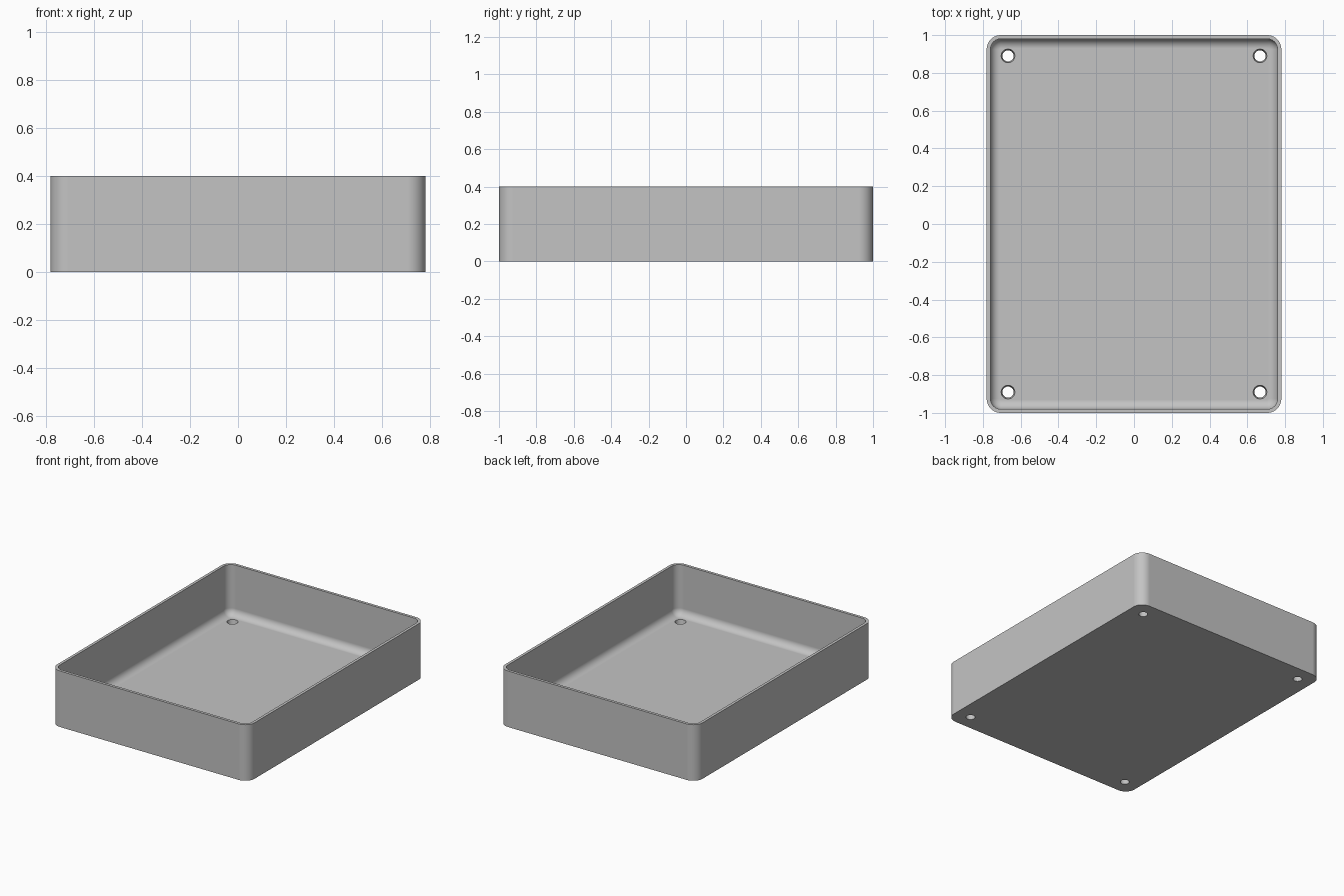
import bpy
import bmesh
from math import sin, cos, pi

cube = bpy.data.objects.get("Cube")
if cube:
    bpy.data.objects.remove(cube, do_unlink=True)

HALF_X, HALF_Y, HEIGHT = 0.78, 1.0, 0.4
WALL, FLOOR = 0.02, 0.04
CORNER, FILLET = 0.075, 0.05
SEGMENTS = 10

grey = bpy.data.materials.new("plain_grey")
grey.use_nodes = True
colour = (0.55, 0.55, 0.55, 1)
grey.diffuse_color = colour
grey.node_tree.nodes["Principled BSDF"].inputs["Base Color"].default_value = colour


def rounded_ring(bm, inset, z):
    """Rounded rectangle of vertices, inset from the outer outline."""
    radius = CORNER - inset
    verts = []
    for quarter, (sx, sy) in enumerate(((1, 1), (-1, 1), (-1, -1), (1, -1))):
        for i in range(SEGMENTS + 1):
            a = (quarter + i / SEGMENTS) * pi / 2
            verts.append(bm.verts.new((sx * (HALF_X - CORNER) + radius * cos(a),
                                       sy * (HALF_Y - CORNER) + radius * sin(a), z)))
    return verts


# Tray: wall section from the underside, over the rim, down to the floor fillet
profile = [(0, 0), (0, HEIGHT), (WALL, HEIGHT)]
for i in range(SEGMENTS + 1):
    a = i / SEGMENTS * pi / 2
    profile.append((WALL + FILLET * (1 - cos(a)), FLOOR + FILLET * (1 - sin(a))))

bm = bmesh.new()
rings = [rounded_ring(bm, inset, z) for inset, z in profile]
for low, high in zip(rings, rings[1:]):
    for i in range(len(low)):
        j = (i + 1) % len(low)
        bm.faces.new((low[i], low[j], high[j], high[i]))
bm.faces.new(rings[0][::-1])
bm.faces.new(rings[-1])
bmesh.ops.recalc_face_normals(bm, faces=bm.faces)
mesh = bpy.data.meshes.new("tray")
bm.to_mesh(mesh)
bm.free()
mesh.materials.append(grey)
tray = bpy.data.objects.new("tray", mesh)
bpy.context.collection.objects.link(tray)

# Four tapered screw holes through the floor
cutters = []
for sx in (-1, 1):
    for sy in (-1, 1):
        bpy.ops.mesh.primitive_cone_add(vertices=32, radius1=0.028, radius2=0.038,
                                        depth=FLOOR + 0.02,
                                        location=(sx * 0.667, sy * 0.89, FLOOR / 2))
        cutter = bpy.context.object
        cutter.name = "hole_cutter"
        cutter.hide_render = True
        cutter.data.materials.append(grey)
        cutters.append(cutter)

bpy.ops.object.select_all(action="DESELECT")
tray.select_set(True)
bpy.context.view_layer.objects.active = tray
for cutter in cutters:
    cut = tray.modifiers.new("hole", "BOOLEAN")
    cut.operation = "DIFFERENCE"
    cut.solver = "EXACT"
    cut.object = cutter
    bpy.ops.object.modifier_apply(modifier=cut.name)
for cutter in cutters:
    bpy.data.objects.remove(cutter, do_unlink=True)

# Smooth fillets and corners, flat walls and floor
bpy.ops.object.shade_smooth_by_angle(angle=pi / 6)
weighted = tray.modifiers.new("flat_panels", "WEIGHTED_NORMAL")
weighted.keep_sharp = True
